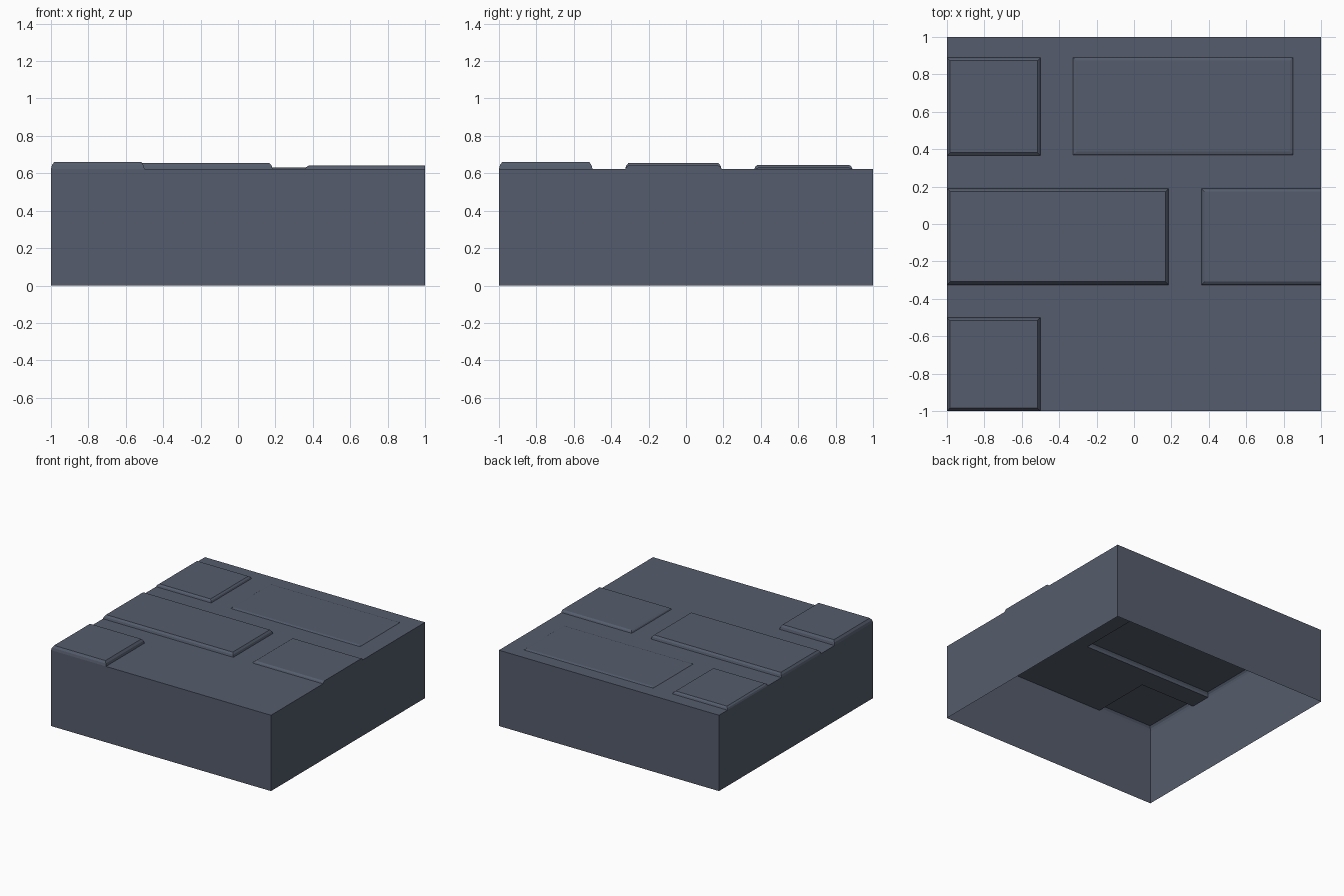
import bpy, bmesh

if "Cube" in bpy.data.objects:
    bpy.data.objects.remove(bpy.data.objects["Cube"])

DECK = 0.623

# Single slate colour
slate = bpy.data.materials.new("slate_grey")
slate.diffuse_color = (0.09, 0.108, 0.15, 1)
slate.use_nodes = True
slate.node_tree.nodes["Principled BSDF"].inputs["Base Color"].default_value = slate.diffuse_color

# Raised bricks: name, x0, x1, y0, y1, top height
BRICKS = [
    ("front_left_brick", -1.0, -0.50, -1.0, -0.50, 0.66),
    ("middle_brick", -1.0, 0.185, -0.325, 0.19, 0.655),
    ("right_brick", 0.36, 1.0, -0.325, 0.19, 0.641),
    ("back_left_brick", -1.0, -0.50, 0.365, 0.89, 0.645),
    ("back_brick", -0.325, 0.85, 0.37, 0.89, 0.630),
]


def finish(name, bm):
    bmesh.ops.remove_doubles(bm, verts=bm.verts, dist=0.0001)
    mesh = bpy.data.meshes.new(name)
    bm.to_mesh(mesh)
    bm.free()
    mesh.materials.append(slate)
    bpy.context.collection.objects.link(bpy.data.objects.new(name, mesh))


def quad(bm, *points):
    bm.faces.new([bm.verts.new(p) for p in points])


# Outer walls, open underneath
bm = bmesh.new()
corners = [(-1, -1), (1, -1), (1, 1), (-1, 1)]
for i, (ax, ay) in enumerate(corners):
    bx, by = corners[(i + 1) % 4]
    quad(bm, (ax, ay, 0), (bx, by, 0), (bx, by, DECK), (ax, ay, DECK))
finish("block_walls", bm)

# Top sheet with an opening under each hollow brick
bm = bmesh.new()
xs = sorted({-1.0, 1.0} | {v for b in BRICKS for v in b[1:3]})
ys = sorted({-1.0, 1.0} | {v for b in BRICKS for v in b[3:5]})
for xa, xb in zip(xs, xs[1:]):
    for ya, yb in zip(ys, ys[1:]):
        cx, cy = (xa + xb) / 2, (ya + yb) / 2
        if any(b[1] < cx < b[2] and b[3] < cy < b[4] for b in BRICKS):
            continue
        quad(bm, (xa, ya, DECK), (xb, ya, DECK), (xb, yb, DECK), (xa, yb, DECK))
bmesh.ops.remove_doubles(bm, verts=bm.verts, dist=0.0001)
bmesh.ops.dissolve_limit(bm, angle_limit=0.01, verts=bm.verts, edges=bm.edges)
bmesh.ops.triangulate(bm, faces=bm.faces)
finish("mortar_top", bm)

# Chamfered bricks; the right rim of the block cuts straight through
for name, x0, x1, y0, y1, top in BRICKS:
    bm = bmesh.new()
    rings = []
    for inset, z in ((0, DECK), (0.005, DECK + (top - DECK) * 0.55), (0.017, top)):
        right = x1 if x1 == 1.0 else x1 - inset
        a, c, d = x0 + inset, y0 + inset, y1 - inset
        rings.append([bm.verts.new(p) for p in
                      ((a, c, z), (right, c, z), (right, d, z), (a, d, z))])
    for low, high in zip(rings, rings[1:]):
        for i in range(4):
            j = (i + 1) % 4
            bm.faces.new((low[i], low[j], high[j], high[i]))
    bm.faces.new(rings[-1])
    finish(name, bm)
